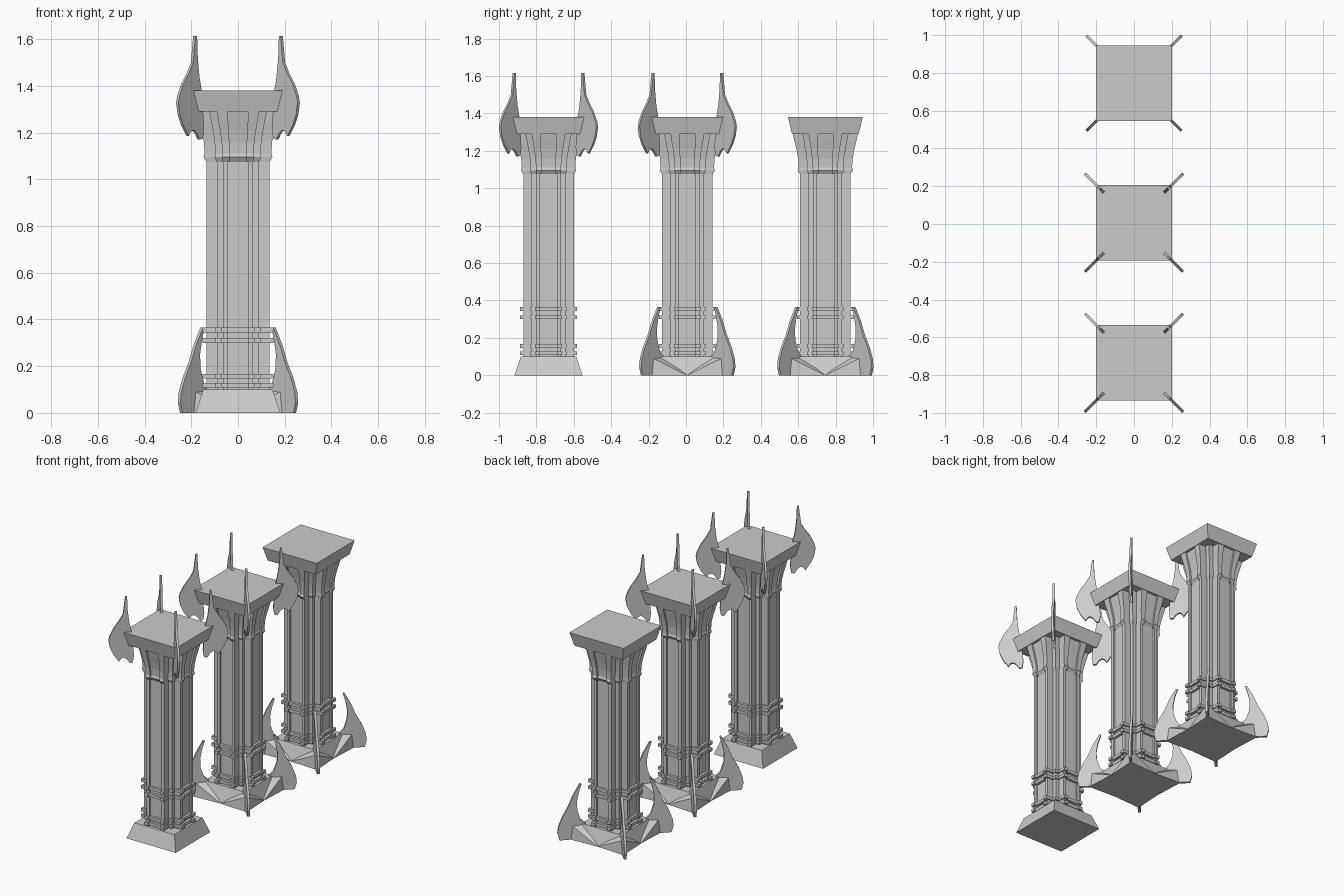
import bpy, bmesh, math
from mathutils import Matrix, Vector

if "Cube" in bpy.data.objects:
    bpy.data.objects.remove(bpy.data.objects["Cube"])


def finish(name, bm, loc):
    bmesh.ops.recalc_face_normals(bm, faces=bm.faces)
    me = bpy.data.meshes.new(name)
    bm.to_mesh(me)
    bm.free()
    ob = bpy.data.objects.new(name, me)
    ob.location = loc
    bpy.context.collection.objects.link(ob)
    return ob


def section(d, w, i, c, groove=0.012):
    """Cross-shaped section: four grooved arms (reach d, half width w) around a core c."""
    quarter = [(c, -w), (d, -w), (d, -i), (d - groove, -i), (d - groove, i),
               (d, i), (d, w), (c, w), (c, c)]
    pts = []
    for k in range(4):
        r = Matrix.Rotation(k * math.pi / 2, 2)
        pts += [r @ Vector(p) for p in quarter]
    return pts


def loft(bm, rings):
    """Skin a list of (z, outline) rings and cap both ends."""
    loops = [[bm.verts.new((p[0], p[1], z)) for p in pts] for z, pts in rings]
    n = len(loops[0])
    for a, b in zip(loops, loops[1:]):
        for k in range(n):
            bm.faces.new((a[k], a[(k + 1) % n], b[(k + 1) % n], b[k]))
    bm.faces.new(loops[0][::-1])
    bm.faces.new(loops[-1])


def square(h):
    return [(-h, -h), (h, -h), (h, h), (-h, h)]


def lofted(name, rings, loc):
    bm = bmesh.new()
    loft(bm, rings)
    return finish(name, bm, loc)


def blades(name, profile, thick, loc):
    """Four flat blades standing on the diagonals; profile is (x = y offset, z)."""
    bm = bmesh.new()
    for k in range(4):
        rot = Matrix.Rotation(math.pi / 4 + k * math.pi / 2, 3, 'Z')
        sides = [[bm.verts.new(rot @ Vector((x * math.sqrt(2), s * thick, z)))
                  for x, z in profile] for s in (-1, 1)]
        n = len(profile)
        bm.faces.new(sides[0])
        bm.faces.new(sides[1][::-1])
        for j in range(n):
            bm.faces.new((sides[0][j], sides[0][(j + 1) % n],
                          sides[1][(j + 1) % n], sides[1][j]))
    return finish(name, bm, loc)


HORN = [(.18, 1.615), (.187, 1.615), (.197, 1.50), (.215, 1.455), (.238, 1.41),
        (.255, 1.36), (.26, 1.33), (.254, 1.28), (.24, 1.235), (.215, 1.185),
        (.207, 1.205), (.195, 1.212), (.182, 1.2), (.168, 1.17), (.155, 1.175),
        (.15, 1.22), (.155, 1.30), (.16, 1.38), (.17, 1.44), (.177, 1.52)]
CLAW = [(.148, .365), (.156, .365), (.185, .29), (.205, .22), (.232, .15),
        (.248, .09), (.252, .045), (.243, 0), (.13, 0), (.13, .1),
        (.152, .13), (.166, .19), (.168, .25), (.16, .31)]


def pillar(tag, y, horns, claws):
    loc = (0, y, 0)
    # plinth, shaft, flared capital and top slab
    lofted(tag + "_base", [(0, square(.182)), (.1, square(.148))], loc)
    s = section(.135, .065, .045, .09)
    lofted(tag + "_shaft", [(.09, s), (1.08, s)], loc)
    levels = [(1.075, .135, .065, .036, .09), (1.095, .148, .068, .036, .1),
              (1.11, .143, .067, .036, .098), (1.16, .146, .07, .037, .1),
              (1.21, .155, .077, .04, .108), (1.25, .165, .084, .042, .115),
              (1.295, .175, .09, .043, .125)]
    lofted(tag + "_capital", [(z, section(*v)) for z, *v in levels], loc)
    lofted(tag + "_slab", [(1.29, square(.178)), (1.38, square(.2))], loc)
    # thin bands wrapped round the lower shaft
    bm = bmesh.new()
    for z in (.108, .147, .30, .345):
        b = section(.152, .072, .045, .097)
        loft(bm, [(z, b), (z + .02, b)])
    finish(tag + "_bands", bm, loc)
    if horns:
        blades(tag + "_horns", HORN, .007, loc)
    if claws:
        blades(tag + "_claws", CLAW, .008, loc)
        # pointed corner fairings sweeping to the middle of each base edge
        for k in range(4):
            rot = Matrix.Rotation(k * math.pi / 2, 3, 'Z')
            bm = bmesh.new()
            for p in [(.13, .13, .1), (.192, .192, .095), (.2, .2, 0), (0, .19, 0),
                      (.19, 0, 0), (.05, .05, .03), (.05, .05, 0)]:
                bm.verts.new(rot @ Vector(p))
            bmesh.ops.convex_hull(bm, input=bm.verts)
            finish(f"{tag}_corner_fairing_{k}", bm, loc)


pillar("front_pillar", -.735, True, False)
pillar("middle_pillar", .007, True, True)
pillar("back_pillar", .745, False, True)
